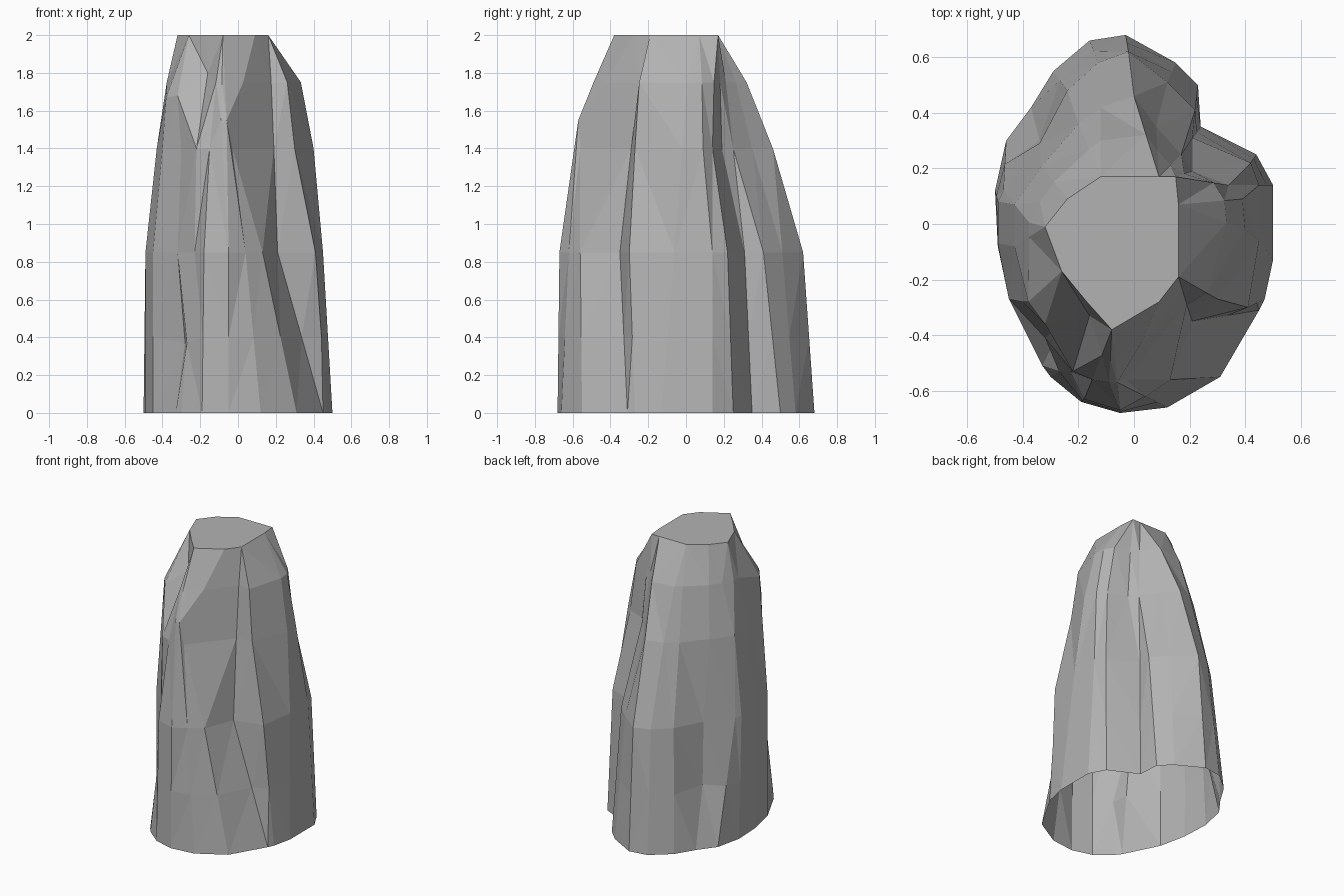
import bpy
import bmesh
from mathutils import Vector

default_cube = bpy.data.objects.get("Cube")
if default_cube:
    bpy.data.objects.remove(default_cube, do_unlink=True)


def make_material(name, colour):
    material = bpy.data.materials.new(name)
    material.use_nodes = True
    material.diffuse_color = colour
    shader = material.node_tree.nodes["Principled BSDF"]
    shader.inputs["Base Color"].default_value = colour
    shader.inputs["Roughness"].default_value = 0.9
    return material


def section(points, height):
    """Turn a flat outline into one cross-section at a height."""
    return [Vector((x, y, height)) for x, y in points]


def blend(lower, upper, factor, height):
    """Make a cross-section between two others."""
    ring = [low.lerp(high, factor) for low, high in zip(lower, upper)]
    for point in ring:
        point.z = height
    return ring


# Cross-sections run anticlockwise from the front; every column of points
# follows one ridge or one groove of the rock from the ground to the top.
foot = section([
    (-.05, -.68), (.12, -.66), (.31, -.55), (.45, -.31), (.47, -.27),
    (.5, -.13), (.5, .14), (.44, .25), (.24, .35), (.23, .5), (.15, .58),
    (-.03, .68), (-.16, .66), (-.29, .55), (-.37, .42), (-.46, .3),
    (-.5, .12), (-.49, -.08), (-.45, -.27), (-.33, -.51), (-.3, -.55),
    (-.19, -.64),
], 0)

waist = section([
    (-.05, -.67), (.04, -.62), (.13, -.56), (.21, -.35), (.41, -.3),
    (.45, -.06), (.45, .14), (.42, .22), (.21, .31), (.22, .41), (.12, .51),
    (-.02, .62), (-.13, .58), (-.24, .48), (-.34, .29), (-.47, .12),
    (-.49, .08), (-.49, -.07), (-.45, -.27), (-.32, -.41), (-.23, -.53),
    (-.18, -.63),
], .85)

shoulder = section([
    (-.09, -.59), (-.06, -.58), (-.03, -.56), (.19, -.29), (.3, -.27),
    (.4, -.02), (.39, .09), (.34, .14), (.21, .19), (.17, .25), (.08, .35),
    (0, .46), (-.12, .42), (-.2, .36), (-.33, .21), (-.43, .07),
    (-.43, .02), (-.43, -.08), (-.4, -.28), (-.3, -.39), (-.22, -.53),
    (-.15, -.56),
], 1.4)

# Flat top: each corner gathers one or more columns
front_corner = (-.08, -.38)
corners = [
    (front_corner, 2), ((.09, -.28), 1), ((.16, -.19), 2), ((.16, .07), 2),
    ((.15, .17), 2), ((.09, .17), 3), ((-.12, .17), 2), ((-.24, .09), 2),
    ((-.32, -.01), 2), ((-.26, -.17), 2), ((-.17, -.28), 1), (front_corner, 1),
]
cap = section([corner for corner, count in corners for _ in range(count)], 2)

# Knee: pinched inwards at the two low grooves on the right side
knee = blend(foot, waist, .47, .4)
knee[14] = Vector((-.34, .3, .41))
knee[19] = Vector((-.28, -.41, .37))
knee[20] = Vector((-.27, -.53, .37))

# Neck: transition to the top, fuller on the left lobe
neck = blend(shoulder, cap, .48, 1.75)
neck[4:8] = blend(shoulder, cap, .28, 1.75)[4:8]

# Ledge and hollow high on the right side, and the raised front ridge
neck[18] = Vector((-.38, -.28, 1.67))
neck[19] = Vector((-.32, -.36, 1.68))
neck[20] = Vector((-.16, -.33, 1.8))
for column in range(2):
    shoulder[column].y = -.57
    shoulder[column].z = 1.55

# Loft the sections into an open-bottomed shell
bm = bmesh.new()
rings = [[bm.verts.new(point) for point in ring]
         for ring in (foot, knee, waist, shoulder, neck, cap)]
for lower, upper in zip(rings, rings[1:]):
    for i in range(len(lower)):
        j = (i + 1) % len(lower)
        bm.faces.new((lower[i], lower[j], upper[j], upper[i]))
bm.faces.new(rings[-1])

# Merge the gathered corners and break the walls into flat facets
bmesh.ops.remove_doubles(bm, verts=bm.verts[:], dist=.001)
walls = [face for face in bm.faces if face.calc_center_median().z < 1.99]
bmesh.ops.triangulate(bm, faces=walls, quad_method='SHORT_EDGE')
bmesh.ops.recalc_face_normals(bm, faces=bm.faces[:])

mesh = bpy.data.meshes.new("rock_pillar")
bm.to_mesh(mesh)
bm.free()
mesh.materials.append(make_material("stone grey", (.45, .45, .45, 1)))
rock = bpy.data.objects.new("rock_pillar", mesh)
bpy.context.collection.objects.link(rock)
